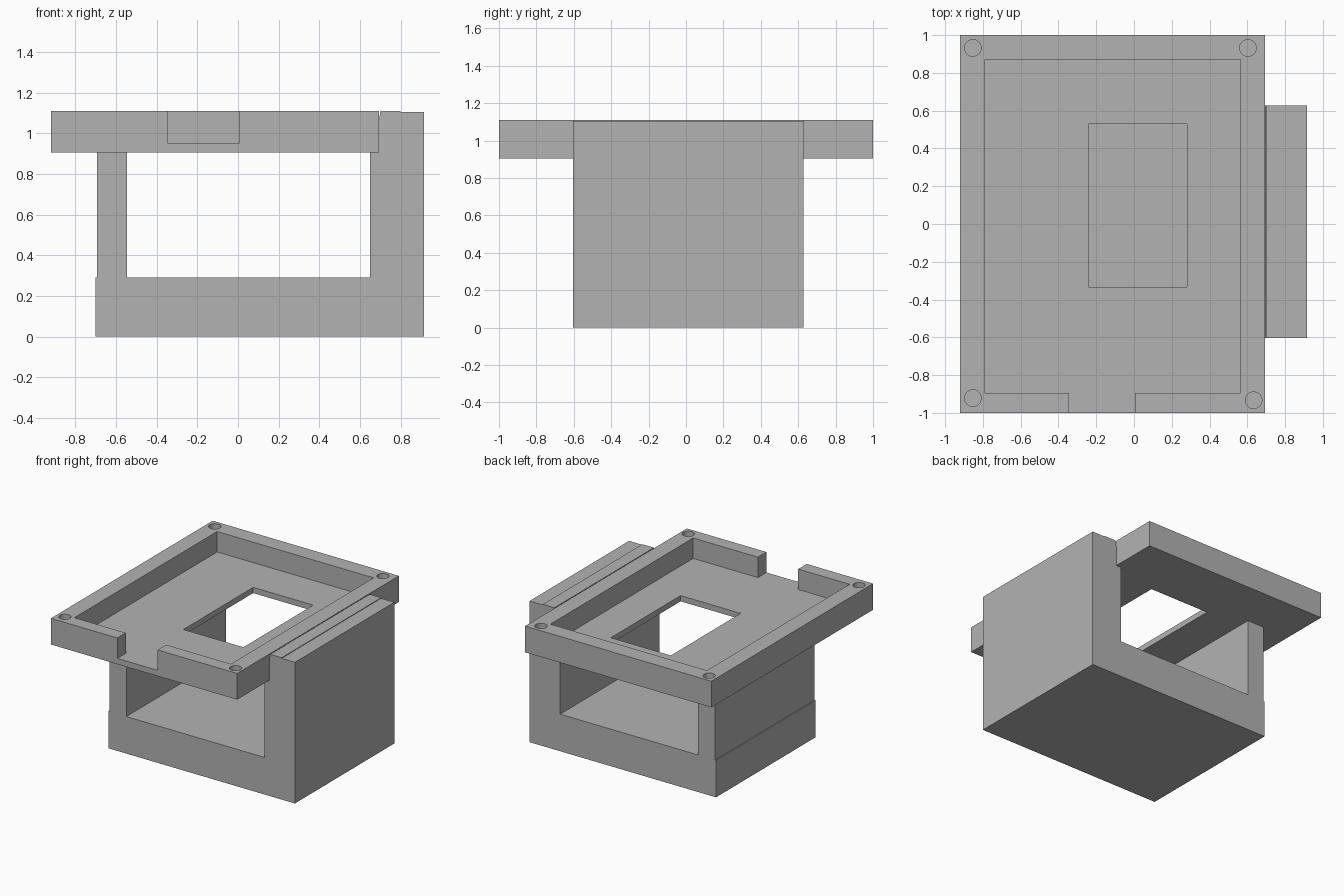
import bpy
import bmesh

cube = bpy.data.objects.get("Cube")
if cube:
    bpy.data.objects.remove(cube, do_unlink=True)

grey = bpy.data.materials.new("plain grey")
grey.use_nodes = True
colour = (0.45, 0.45, 0.45, 1)
grey.diffuse_color = colour
grey.node_tree.nodes["Principled BSDF"].inputs["Base Color"].default_value = colour


def finish(name, bm):
    bmesh.ops.recalc_face_normals(bm, faces=bm.faces[:])
    mesh = bpy.data.meshes.new(name)
    bm.to_mesh(mesh)
    bm.free()
    mesh.materials.append(grey)
    obj = bpy.data.objects.new(name, mesh)
    bpy.context.collection.objects.link(obj)
    return obj


def extrude(name, points, offset):
    """Extrude a closed outline along an offset vector."""
    bm = bmesh.new()
    face = bm.faces.new([bm.verts.new(p) for p in points])
    moved = bmesh.ops.extrude_face_region(bm, geom=[face])["geom"]
    verts = [v for v in moved if isinstance(v, bmesh.types.BMVert)]
    bmesh.ops.translate(bm, verts=verts, vec=offset)
    return finish(name, bm)


def box(name, x0, x1, y0, y1, z0, z1):
    outline = [(x0, y0, z0), (x1, y0, z0), (x1, y1, z0), (x0, y1, z0)]
    return extrude(name, outline, (0, 0, z1 - z0))


def cylinder(name, x, y, radius, z0, z1):
    bm = bmesh.new()
    bmesh.ops.create_cone(bm, cap_ends=True, segments=32, radius1=radius,
                          radius2=radius, depth=z1 - z0)
    bmesh.ops.translate(bm, verts=bm.verts[:], vec=(x, y, (z0 + z1) / 2))
    return finish(name, bm)


def cut(target, cutter):
    """Subtract the cutter, apply the result and drop the cutter."""
    cutter.hide_render = True
    mod = target.modifiers.new("cut", "BOOLEAN")
    mod.operation = "DIFFERENCE"
    mod.solver = "EXACT"
    mod.object = cutter
    bpy.context.view_layer.objects.active = target
    bpy.ops.object.modifier_apply(modifier=mod.name)
    bpy.data.objects.remove(cutter, do_unlink=True)


UNDER, FLOOR, RIM, ABOVE = 0.905, 0.95, 1.11, 1.3

# Support frame: base, thin right wall and tall left wall in one profile
profile = [(-0.7, 0), (0.915, 0), (0.915, 1.105), (0.8, 1.105), (0.8, RIM),
           (0.7, RIM), (0.693, 1.06), (0.693, UNDER), (0.65, UNDER),
           (0.65, 0.29), (-0.545, 0.29), (-0.545, UNDER),
           (-0.692, UNDER), (-0.692, 0.29), (-0.7, 0.29)]
extrude("support_frame", [(x, -0.603, z) for x, z in profile], (0, 1.231, 0))

# Tray with recess, front notch, floor window and blind corner holes
tray = box("tray", -0.92, 0.693, -1, 1, UNDER, RIM)
cut(tray, box("recess", -0.79, 0.565, -0.895, 0.87, FLOOR, ABOVE))
cut(tray, box("notch", -0.345, 0.004, -1.1, -0.8, FLOOR, ABOVE))
cut(tray, box("window", -0.24, 0.28, -0.333, 0.53, 0.8, ABOVE))
for x, y in [(-0.853, 0.932), (0.603, 0.932), (-0.853, -0.922), (0.633, -0.933)]:
    cut(tray, cylinder("screw_hole", x, y, 0.044, FLOOR, ABOVE))
